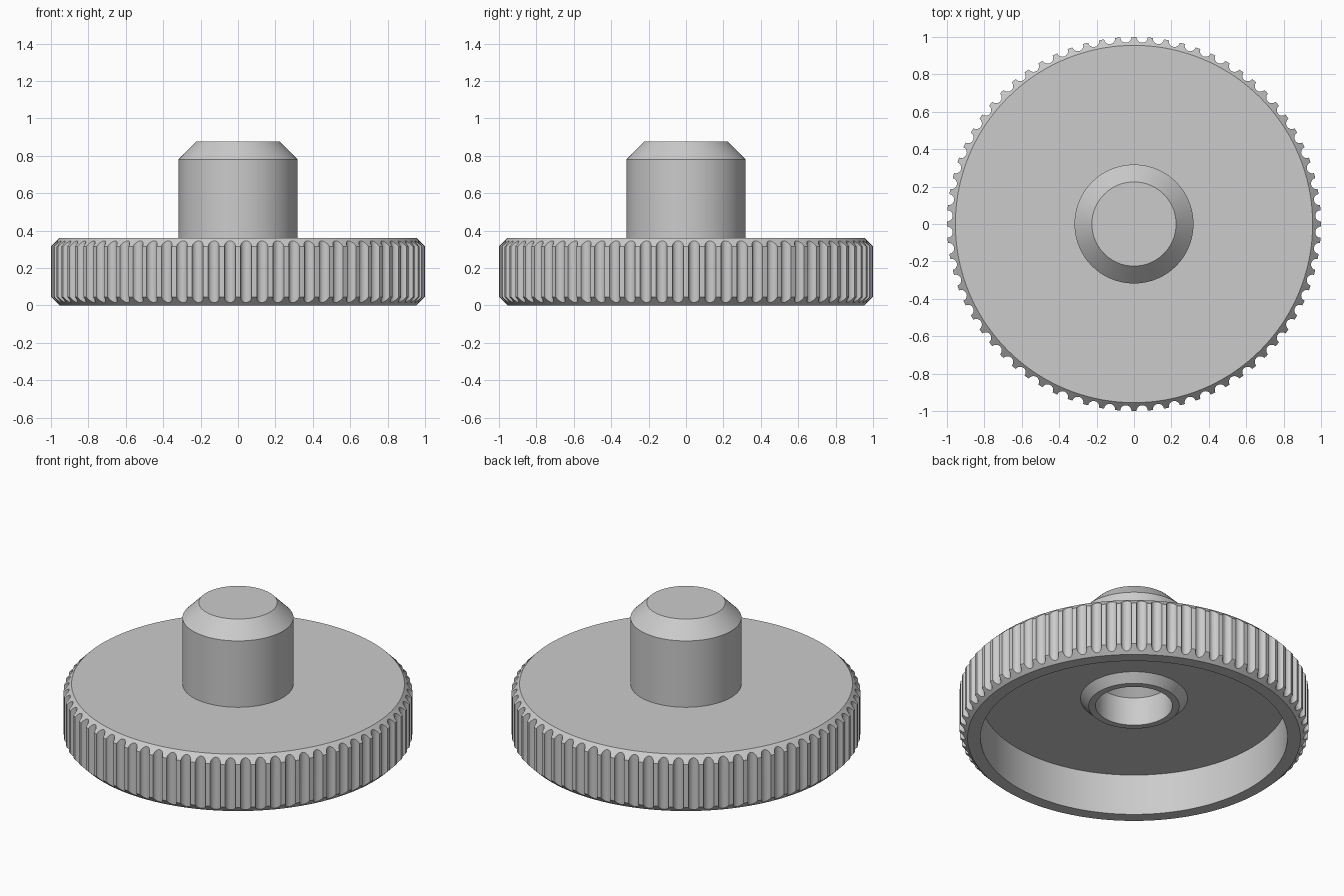
import bpy, bmesh, math
from mathutils import Matrix

if "Cube" in bpy.data.objects:
    bpy.data.objects.remove(bpy.data.objects["Cube"])

GROOVES = 72

steel = bpy.data.materials.new("plain_grey")
steel.use_nodes = True
colour = (0.6, 0.6, 0.6, 1.0)
steel.diffuse_color = colour
steel.node_tree.nodes["Principled BSDF"].inputs["Base Color"].default_value = colour


def add_object(name, bm):
    mesh = bpy.data.meshes.new(name)
    bmesh.ops.recalc_face_normals(bm, faces=bm.faces)
    bm.to_mesh(mesh)
    bm.free()
    mesh.materials.append(steel)
    obj = bpy.data.objects.new(name, mesh)
    bpy.context.collection.objects.link(obj)
    return obj


def lathe(name, profile, steps):
    """Revolve (radius, height) points around the z axis."""
    bm = bmesh.new()
    verts = [bm.verts.new((r, 0, z)) for r, z in profile]
    edges = [bm.edges.new(pair) for pair in zip(verts, verts[1:])]
    bmesh.ops.spin(bm, geom=verts + edges, cent=(0, 0, 0), axis=(0, 0, 1),
                   angle=math.tau, steps=steps, use_merge=False)
    bmesh.ops.remove_doubles(bm, verts=bm.verts, dist=0.0001)
    return add_object(name, bm)


# Knob: hub on top, chamfered wheel, hollow underside, collar and blind bore
knob = lathe("knurled_knob", [
    (0, 0.875), (0.225, 0.875), (0.318, 0.78), (0.318, 0.36),   # hub
    (0.955, 0.36), (1.0, 0.315), (1.0, 0.045), (0.955, 0.0),    # wheel rim
    (0.88, 0.0), (0.88, 0.26),                                  # recess
    (0.307, 0.26), (0.26, 0.21), (0.22, 0.21),                  # collar
    (0.22, 0.39), (0.13, 0.48), (0, 0.48)], 144)                # bore

# Round grooves cut around the rim
bm = bmesh.new()
for i in range(GROOVES):
    turn = Matrix.Rotation(math.tau * (i + 0.5) / GROOVES, 4, 'Z')
    bmesh.ops.create_cone(bm, cap_ends=True, segments=20, radius1=0.03, radius2=0.03,
                          depth=0.6, matrix=turn @ Matrix.Translation((1.0, 0, 0.18)))
cutter = add_object("groove_cutter", bm)
cutter.hide_render = True

cut = knob.modifiers.new("grooves", 'BOOLEAN')
cut.operation = 'DIFFERENCE'
cut.solver = 'EXACT'
cut.object = cutter
bpy.ops.object.select_all(action='DESELECT')
bpy.context.view_layer.objects.active = knob
knob.select_set(True)
bpy.ops.object.modifier_apply(modifier=cut.name)
bpy.data.objects.remove(cutter)

bpy.ops.object.shade_smooth_by_angle(angle=math.radians(30))
